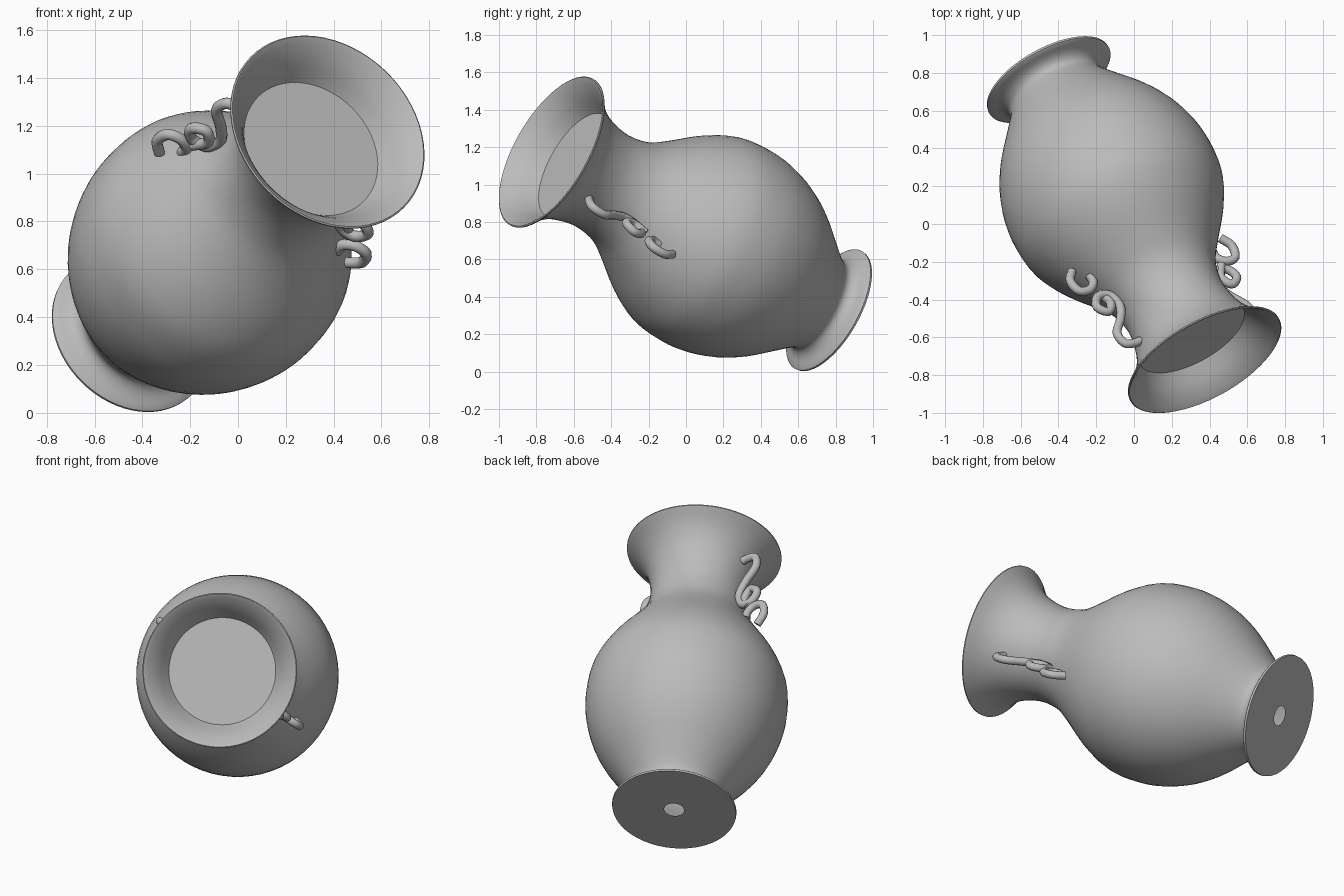
import bpy, bmesh, math
from mathutils import Vector, Matrix

if "Cube" in bpy.data.objects:
    bpy.data.objects.remove(bpy.data.objects["Cube"])

# One plain grey clay colour
clay = bpy.data.materials.new("grey_clay")
clay.use_nodes = True
GREY = (0.5, 0.5, 0.5, 1)
clay.diffuse_color = GREY
clay.node_tree.nodes["Principled BSDF"].inputs["Base Color"].default_value = GREY

# The vase lies tilted: local z is its axis, local x points to one handle
axis = Vector((0.83, -1.49, 0.85)).normalized()
side = Vector((0.84, 0.18, -0.51))
side = (side - axis * side.dot(axis)).normalized()
tilt = Matrix((side, axis.cross(side), axis)).transposed().to_4x4()
tilt.translation = (-0.455, 0.77, 0.325)


def smooth_path(points, steps):
    """Catmull-Rom curve through the points."""
    pts = [Vector(p) for p in points]
    ext = [2 * pts[0] - pts[1]] + pts + [2 * pts[-1] - pts[-2]]
    out = []
    for a, b, c, d in zip(ext, ext[1:], ext[2:], ext[3:]):
        for i in range(steps):
            t = i / steps
            out.append(b + (c - a) * t / 2 + (a - 2.5 * b + 2 * c - d / 2) * t**2
                       + (1.5 * (b - c) + (d - a) / 2) * t**3)
    return out + [pts[-1]]


def finish(obj):
    obj.data.materials.append(clay)
    obj.matrix_world = tilt
    bpy.context.collection.objects.link(obj)
    bpy.ops.object.select_all(action="DESELECT")
    obj.select_set(True)
    bpy.context.view_layer.objects.active = obj


def lathe(name, profile, segments=64):
    bm = bmesh.new()
    verts = [bm.verts.new((r, 0, z)) for r, z in profile]
    edges = [bm.edges.new(pair) for pair in zip(verts, verts[1:])]
    bmesh.ops.spin(bm, geom=verts + edges, cent=(0, 0, 0), axis=(0, 0, 1),
                   angle=math.tau, steps=segments)
    bmesh.ops.remove_doubles(bm, verts=bm.verts, dist=0.0005)
    bmesh.ops.recalc_face_normals(bm, faces=bm.faces)
    mesh = bpy.data.meshes.new(name)
    bm.to_mesh(mesh)
    bm.free()
    finish(bpy.data.objects.new(name, mesh))
    bpy.ops.object.shade_smooth_by_angle(angle=math.radians(35))


# Vase: holed foot, belly, neck, flared lip, and a flat floor inside the mouth
foot = [(0.058, 0), (0.36, 0), (0.362, 0.012)]
outside = smooth_path([
    (0.355, 0.018), (0.295, 0.045), (0.268, 0.085), (0.287, 0.135), (0.36, 0.235),
    (0.455, 0.365), (0.527, 0.5), (0.573, 0.65), (0.586, 0.79), (0.568, 0.95),
    (0.494, 1.11), (0.385, 1.27), (0.313, 1.39), (0.284, 1.51), (0.287, 1.62),
    (0.322, 1.745), (0.38, 1.835), (0.45, 1.9)], 3)
inside = smooth_path([(0.45, 1.906), (0.436, 1.904), (0.372, 1.84), (0.311, 1.745)], 3)
lathe("vase_body", foot + [tuple(p) for p in outside + inside])
lathe("mouth_floor", [(0, 1.745), (0.311, 1.745)])

# Curly wire handles, as (radius, height) paths in the plane of the axis
scroll = [(0.31, 1.711), (0.345, 1.717), (0.401, 1.705), (0.412, 1.632), (0.345, 1.546),
          (0.307, 1.465), (0.335, 1.388), (0.405, 1.385), (0.437, 1.445),
          (0.385, 1.485), (0.345, 1.43), (0.385, 1.355)]
curl = [(0.39, 1.25), (0.39, 1.3), (0.435, 1.335), (0.492, 1.322),
        (0.506, 1.252), (0.463, 1.192)]


def wire(name, path, sign):
    curve = bpy.data.curves.new(name, "CURVE")
    curve.dimensions = "3D"
    curve.bevel_depth = 0.024
    curve.bevel_resolution = 3
    curve.use_fill_caps = True
    points = smooth_path(path, 5)
    spline = curve.splines.new("POLY")
    spline.points.add(len(points) - 1)
    for i, (point, (r, z)) in enumerate(zip(spline.points, points)):
        # a slight sideways drift keeps the loop from cutting through itself
        drift = 0.02 * (i / len(points) - 0.5)
        point.co = (sign * r, sign * drift, z, 1)
    spline.use_smooth = True
    finish(bpy.data.objects.new(name, curve))


for label, sign in (("left", 1), ("right", -1)):
    wire(label + "_handle_scroll", scroll, sign)
    wire(label + "_handle_curl", curl, sign)
